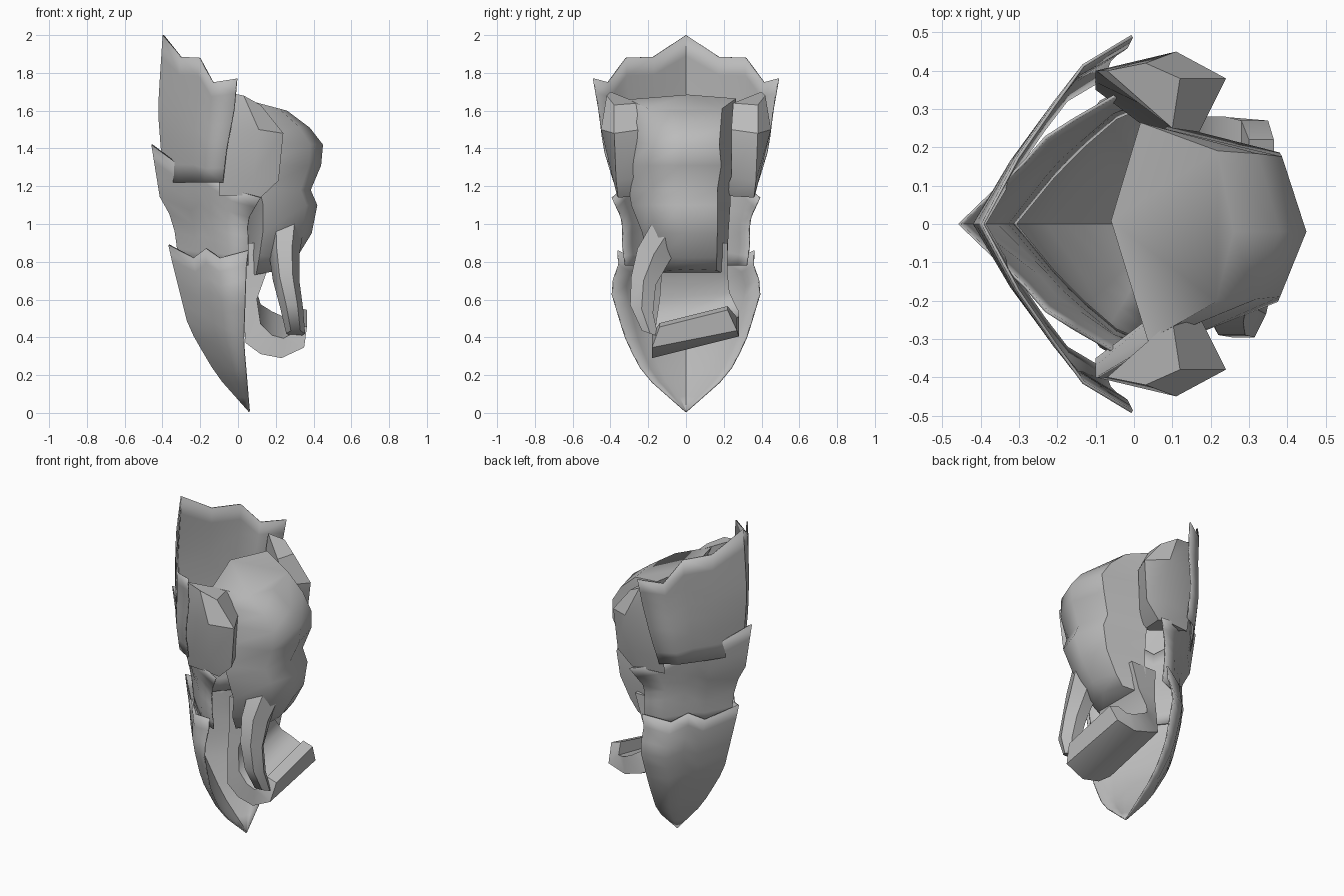
import bpy, math
from mathutils import Vector

if "Cube" in bpy.data.objects:
    bpy.data.objects.remove(bpy.data.objects["Cube"])

steel = bpy.data.materials.new("plain grey")
steel.diffuse_color = (0.5, 0.5, 0.5, 1)
steel.use_nodes = True
steel.node_tree.nodes["Principled BSDF"].inputs["Base Color"].default_value = steel.diffuse_color


def make(name, verts, faces, angle=40, thick=0):
    me = bpy.data.meshes.new(name)
    me.from_pydata([tuple(v) for v in verts], [], faces)
    me.materials.append(steel)
    me.polygons.foreach_set("use_smooth", [True] * len(me.polygons))
    me.set_sharp_from_angle(angle=math.radians(angle))
    ob = bpy.data.objects.new(name, me)
    bpy.context.collection.objects.link(ob)
    if thick:
        m = ob.modifiers.new("thickness", 'SOLIDIFY')
        m.thickness = thick
        m.offset = 0
    return ob


def loft(name, rings, angle=50):
    n = len(rings[0])
    verts = [v for r in rings for v in r]
    faces = [(i * n + j, i * n + (j + 1) % n, (i + 1) * n + (j + 1) % n, (i + 1) * n + j)
             for i in range(len(rings) - 1) for j in range(n)]
    faces += [tuple(reversed(range(n))), tuple(range(len(verts) - n, len(verts)))]
    return make(name, verts, faces, angle)


def lerp(table, t, k):
    """Piecewise-linear lookup of column k in a table sorted by column 0."""
    if t <= table[0][0]:
        return table[0][k]
    for a, b in zip(table, table[1:]):
        if t <= b[0]:
            return a[k] + (b[k] - a[k]) * (t - a[0]) / (b[0] - a[0])
    return table[-1][k]


BOW = [(0, 0), (.29, .41), (.67, .84), (1, 1)]   # shield cross-section


def plate(name, profile, top, bottom, rows=8):
    """profile: (z, ridge x, edge x, edge y); top: (x fraction, z) jagged edge."""
    cols = [(f, z, -1) for f, z in reversed(top[1:])] + [(f, z, 1) for f, z in top]
    verts = []
    for f, zt, s in cols:
        for r in range(rows):
            z = bottom + (zt - bottom) * r / (rows - 1)
            xc, xe, ye = (lerp(profile, z, k) for k in (1, 2, 3))
            verts.append((xc + (xe - xc) * f, s * ye * lerp(BOW, f, 1), z))
    faces = [(c * rows + r, c * rows + rows + r, c * rows + rows + r + 1, c * rows + r + 1)
             for c in range(len(cols) - 1) for r in range(rows - 1)]
    make(name, verts, faces, 35, 0.008)


# Three overlapping shield plates on the outer side
plate("upper_shield_plate",
      [(1.22, -.39, -.08, .38), (1.4, -.405, -.06, .435), (1.6, -.42, -.02, .46),
       (1.77, -.41, -.005, .49), (2.0, -.395, 0, .49)],
      [(0, 2.0), (.25, 1.885), (.5, 1.88), (.69, 1.75), (1, 1.77)], 1.22)
plate("middle_shield_plate",
      [(.78, -.31, .055, .32), (.88, -.32, .055, .335), (1.02, -.34, .05, .335),
       (1.14, -.41, .12, .39), (1.42, -.455, .12, .46)],
      [(0, 1.42), (.27, 1.29), (.38, 1.35), (.5, 1.27), (.72, 1.18), (1, 1.14)], .78)
plate("lower_shield_plate",
      [(.008, .06, .061, .002), (.2, -.11, .045, .22), (.37, -.21, .03, .31),
       (.46, -.26, .033, .34), (.66, -.31, .04, .40), (.8, -.345, .045, .35),
       (.89, -.365, .06, .365)],
      [(0, .89), (.29, .82), (.46, .87), (.64, .82), (1, .86)], .008, 12)

# Side guards between shield and forearm, mirrored front and back
GUARD = [[(-.1, .35, 1.15), (.05, .365, 1.15), (.12, .36, 1.14), (.1, .2, 1.15)],
         [(-.1, .37, 1.25), (.08, .39, 1.25), (.215, .37, 1.23), (.16, .24, 1.25)],
         [(-.1, .40, 1.5), (.11, .45, 1.5), (.24, .38, 1.48), (.17, .24, 1.5)],
         [(-.07, .40, 1.7), (.03, .42, 1.68), (.12, .38, 1.63), (.1, .25, 1.64)]]
for side, name in ((-1, "front_side_guard"), (1, "rear_side_guard")):
    rings = [[Vector((x, side * y, z)) for x, y, z in r] for r in GUARD]
    if side > 0:
        rings = [r[::-1] for r in rings]
    loft(name, [r[::-1] for r in rings][::-1], 35)

# Forearm: six-sided rings (x0, z at x0, x1, z at x1, y0, y1)
HEX = [(0, .55), (.24, 1), (.87, .87), (1, .5), (.86, .18), (.3, 0)]
ARM = [(.03, .72, .25, .76, -.16, .21), (.03, .84, .31, .82, -.22, .22),
       (.02, .95, .39, .95, -.23, .225), (.01, 1.1, .42, 1.10, -.29, .235),
       (0, 1.18, .385, 1.18, -.30, .235), (-.02, 1.31, .44, 1.31, -.305, .26),
       (-.04, 1.44, .45, 1.42, -.285, .245), (-.05, 1.57, .38, 1.51, -.295, .255),
       (-.06, 1.685, .26, 1.60, -.305, .265)]
loft("forearm", [[Vector((x0 + (x1 - x0) * u, y0 + (y1 - y0) * v, z0 + (z1 - z0) * u))
                  for u, v in reversed(HEX)] for x0, z0, x1, z1, y0, y1 in ARM], 55)

# Palm and curled fingers: outer x,z / inner x,z / y range / sideways slant
HAND = [(.025, .9, .2, .9, -.12, .22, 0), (.03, .72, .15, .74, -.13, .22, 0),
        (.025, .58, .10, .62, -.14, .23, .1), (.04, .42, .12, .52, -.16, .26, .25),
        (.12, .37, .18, .47, -.17, .28, .28), (.23, .345, .24, .45, -.18, .28, .25),
        (.35, .39, .28, .46, -.18, .27, .2), (.365, .50, .30, .52, -.14, .22, .25)]
rings = []
for ox, oz, ix, iz, y0, y1, k in HAND:
    rings.append([Vector((x, y, z + k * (y - .04))) for x, y, z in
                  ((ox, y0, oz), (ox, y1, oz), (ix, y1, iz), (ix, y0, iz))])
loft("palm_and_fingers", rings, 50)

# Thumb hanging in front of the fingers
THUMB = [(.25, -.08, .98, .10, .11), (.245, -.17, .84, .08, .10), (.255, -.225, .70, .07, .075),
         (.285, -.235, .55, .06, .07), (.305, -.19, .42, .05, .05)]
loft("thumb", [[Vector((x + rx * math.cos(a), y + ry * math.sin(a), z - .35 * ry * math.sin(a)))
                for a in (-i * math.tau / 6 for i in range(6))]
               for x, y, z, rx, ry in THUMB], 50)
